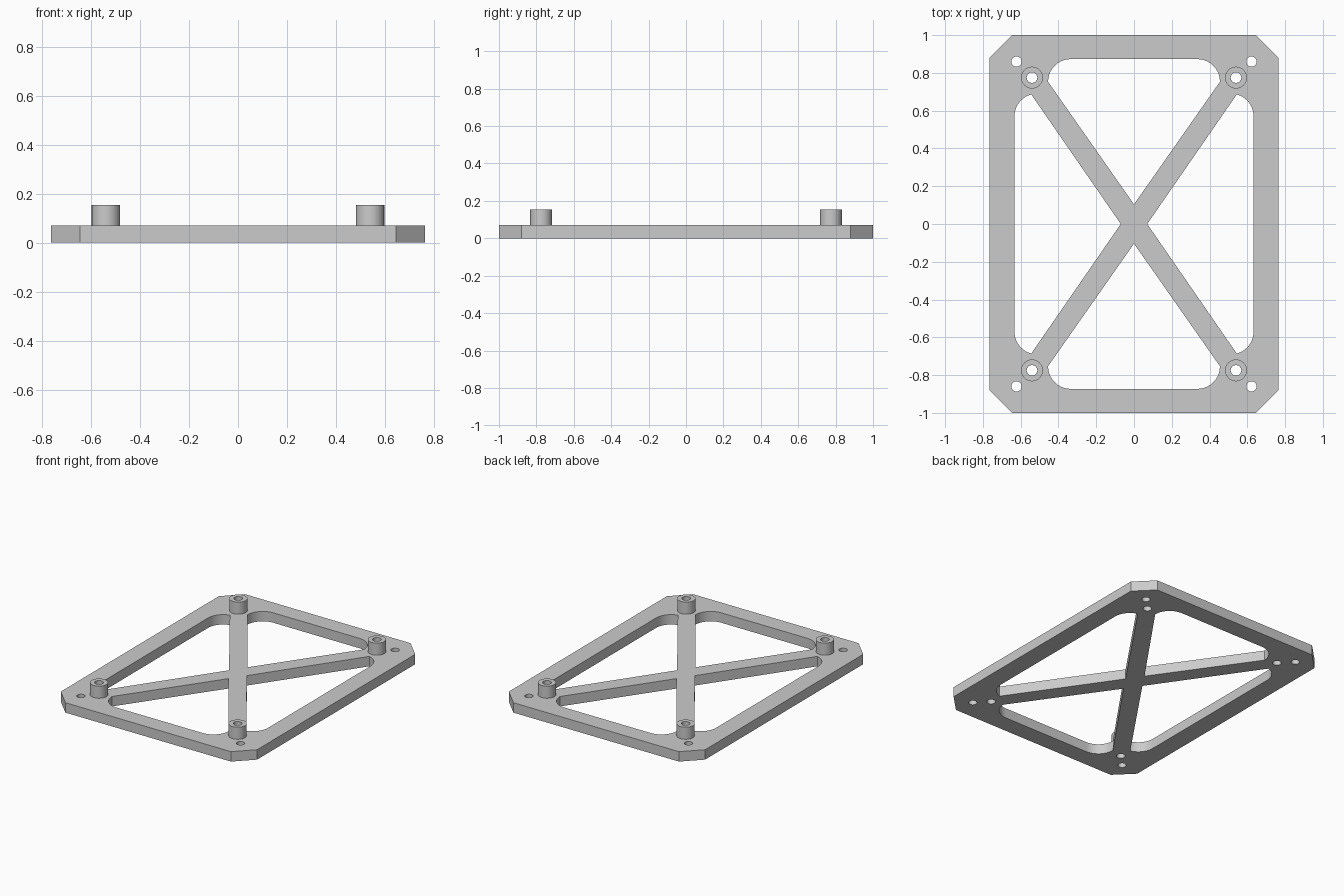
import bpy, bmesh
from math import sin, cos, radians, tau

cube = bpy.data.objects.get("Cube")
if cube:
    bpy.data.objects.remove(cube, do_unlink=True)

THICK, BOSS_TOP = 0.07, 0.155
CORNERS = [(1, 1), (-1, 1), (-1, -1), (1, -1)]

grey = bpy.data.materials.new("light_grey")
grey.use_nodes = True
grey.diffuse_color = (0.6, 0.6, 0.6, 1)
grey.node_tree.nodes["Principled BSDF"].inputs["Base Color"].default_value = (0.6, 0.6, 0.6, 1)


def arc(cx, cy, r, a0, a1, n):
    """Points on a circular arc, both ends included."""
    steps = [radians(a0 + (a1 - a0) * i / n) for i in range(n + 1)]
    return [(cx + r * cos(a), cy + r * sin(a)) for a in steps]


def circle(cx, cy, r, n=32):
    return [(cx + r * cos(tau * i / n), cy + r * sin(tau * i / n)) for i in range(n)]


def flip(points, sx, sy):
    return [(x * sx, y * sy) for x, y in points]


def extrude_outline(name, loops, z0, z1):
    """Fill an outline with holes and extrude it into a solid."""
    bm = bmesh.new()
    for loop in loops:
        vs = [bm.verts.new((x, y, z0)) for x, y in loop]
        for i, v in enumerate(vs):
            bm.edges.new((vs[i - 1], v))
    bmesh.ops.triangle_fill(bm, edges=bm.edges[:], use_beauty=True, use_dissolve=False, normal=(0, 0, 1))
    made = bmesh.ops.extrude_face_region(bm, geom=bm.faces[:], use_keep_orig=True)
    top = [g for g in made["geom"] if isinstance(g, bmesh.types.BMVert)]
    bmesh.ops.translate(bm, verts=top, vec=(0, 0, z1 - z0))
    bmesh.ops.recalc_face_normals(bm, faces=bm.faces[:])
    mesh = bpy.data.meshes.new(name)
    bm.to_mesh(mesh)
    bm.free()
    mesh.materials.append(grey)
    obj = bpy.data.objects.new(name, mesh)
    bpy.context.collection.objects.link(obj)
    bpy.ops.object.select_all(action="DESELECT")
    obj.select_set(True)
    bpy.context.view_layer.objects.active = obj
    bpy.ops.object.shade_smooth_by_angle(angle=radians(30))
    return obj


# Plate outline with clipped corners
outline = []
for sx, sy in CORNERS:
    cut = flip([(0.765, 0.88), (0.645, 1.0)], sx, sy)
    outline += cut if sx * sy > 0 else cut[::-1]

# Windows between the crossed struts
end_arc = arc(0.335, 0.753, 0.12, 0, 90, 10)
end_window = [(0, 0.104)] + end_arc + flip(end_arc, -1, 1)[::-1]
side_arc = arc(0.513, 0.57, 0.12, 0, 75, 10)
side_window = [(0.07, 0)] + flip(side_arc, 1, -1)[::-1] + side_arc
loops = [outline, end_window, flip(end_window, 1, -1), side_window, flip(side_window, -1, 1)]

# Screw holes at the corners and under the bosses
for sx, sy in CORNERS:
    loops.append(circle(0.622 * sx, 0.86 * sy, 0.027))
    loops.append(circle(0.54 * sx, 0.775 * sy, 0.028))
extrude_outline("mounting_plate", loops, 0, THICK)

# Hollow standoff bosses
for sx, sy in CORNERS:
    name = ("back" if sy > 0 else "front") + ("_left" if sx > 0 else "_right") + "_boss"
    x, y = 0.54 * sx, 0.775 * sy
    extrude_outline(name, [circle(x, y, 0.058), circle(x, y, 0.028)], THICK, BOSS_TOP)
